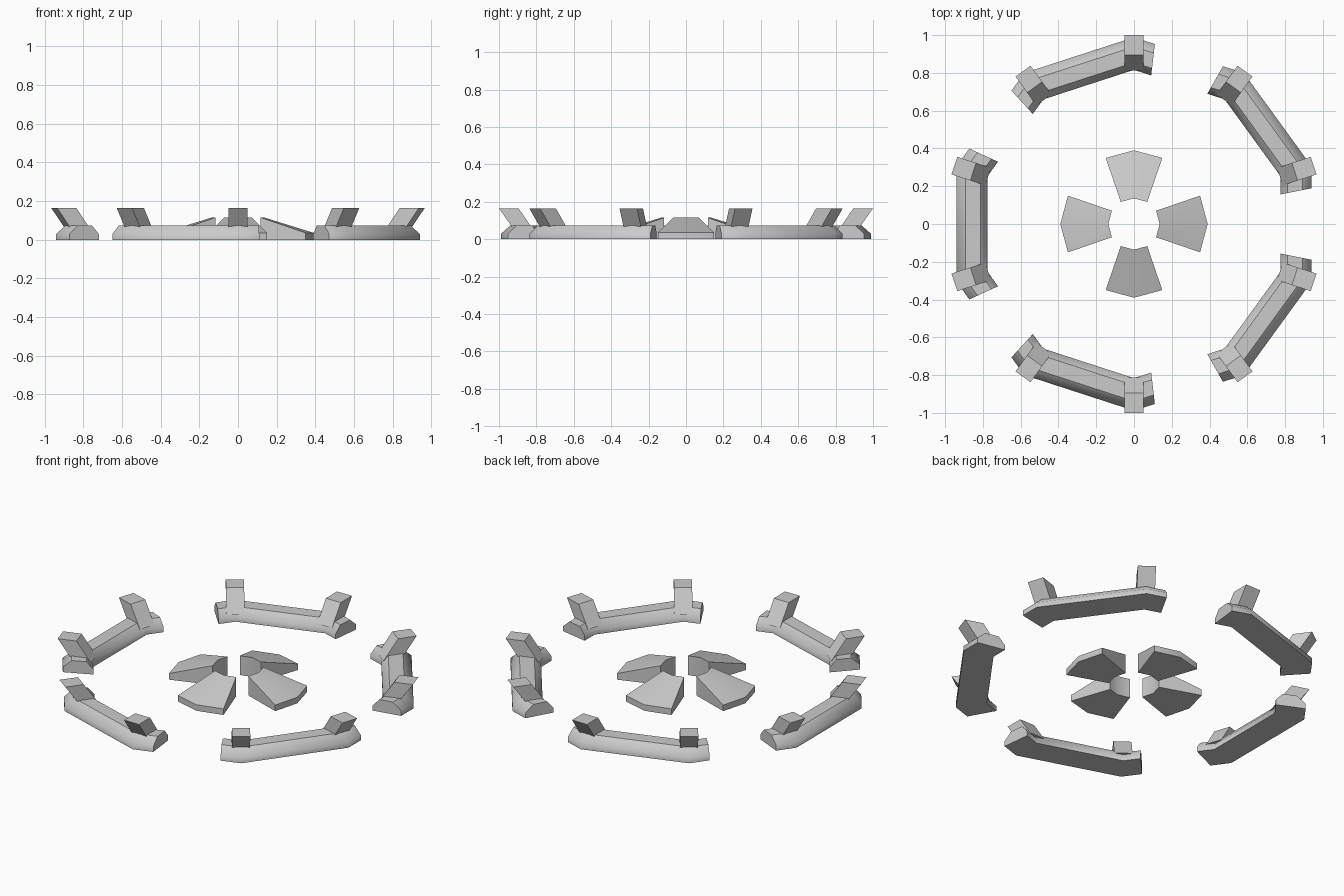
import bpy, bmesh
from math import cos, sin, tan, radians

if "Cube" in bpy.data.objects:
    bpy.data.objects.remove(bpy.data.objects["Cube"])


def finish(name, bm, smooth):
    bmesh.ops.recalc_face_normals(bm, faces=bm.faces)
    for f in bm.faces:
        f.smooth = smooth
    me = bpy.data.meshes.new(name)
    bm.to_mesh(me)
    bm.free()
    ob = bpy.data.objects.new(name, me)
    bpy.context.collection.objects.link(ob)
    return ob


def loft(bm, sections):
    """Skin closed sections and cap both ends; returns the vertex rows."""
    rows = [[bm.verts.new(p) for p in s] for s in sections]
    n = len(rows[0])
    for a, b in zip(rows, rows[1:]):
        for i in range(n):
            j = (i + 1) % n
            bm.faces.new((a[i], a[j], b[j], b[i]))
    bm.faces.new(rows[0])
    bm.faces.new(rows[-1])
    return rows


# Rim piece: one side of a ten-sided ring plus two radially cut stubs
PROFILE = [(.776, 0), (.776, .03), (.813, .073), (.893, .073), (.94, .03), (.94, 0)]
SHARP = (0, 2, 3, 5)      # profile corners kept as hard edges


def rim_piece(mid):
    bm = bmesh.new()
    sections = []
    for a in (-24.6, -18, 18, 24.6):
        off = 18 if abs(a) <= 18 else 36 - abs(a)
        k = 1 / cos(radians(off))
        t = radians(mid + a)
        sections.append([(d * k * cos(t), d * k * sin(t), z) for d, z in PROFILE])
    rows = loft(bm, sections)
    for a, b in zip(rows, rows[1:]):
        for i in SHARP:
            bm.edges.get((a[i], b[i])).smooth = False
    for row in (rows[0], rows[-1]):
        for i in range(len(row)):
            bm.edges.get((row[i], row[i - 1])).smooth = False
    finish("rim_piece", bm, True)


# Leaning block standing on a ring corner
def leaning_block(angle):
    bm = bmesh.new()
    t = radians(angle)
    side = [(.812, .045), (.895, .165), (1.0, .165), (.915, .045)]
    loft(bm, [[(r * cos(t) - s * sin(t), r * sin(t) + s * cos(t), z) for r, z in side]
              for s in (-.049, .049)])
    finish("leaning_block", bm, False)


# Centre wedge: slice of a low twelve-sided cone with a hole in the middle
def centre_wedge(angle):
    bm = bmesh.new()
    t = radians(angle)
    k = tan(radians(15))
    sections = []
    for m in (-1, 0, 1):
        s_in, s_out = m * .07, m * .15
        r_in, r_out = .136 - abs(s_in) * k, .39 - abs(s_out) * k
        pts = [(r_in, s_in, 0), (r_in, s_in, .115), (r_out, s_out, .036), (r_out, s_out, 0)]
        sections.append([(r * cos(t) - s * sin(t), r * sin(t) + s * cos(t), z)
                         for r, s, z in pts])
    loft(bm, sections)
    ob = finish("centre_wedge", bm, False)
    bpy.ops.object.select_all(action='DESELECT')
    ob.select_set(True)
    bpy.context.view_layer.objects.active = ob
    bpy.ops.object.shade_smooth_by_angle(angle=radians(35))


for i in range(5):
    mid = 36 + 72 * i
    rim_piece(mid)
    for a in (-18, 18):
        leaning_block(mid + a)
for i in range(4):
    centre_wedge(90 * i)
